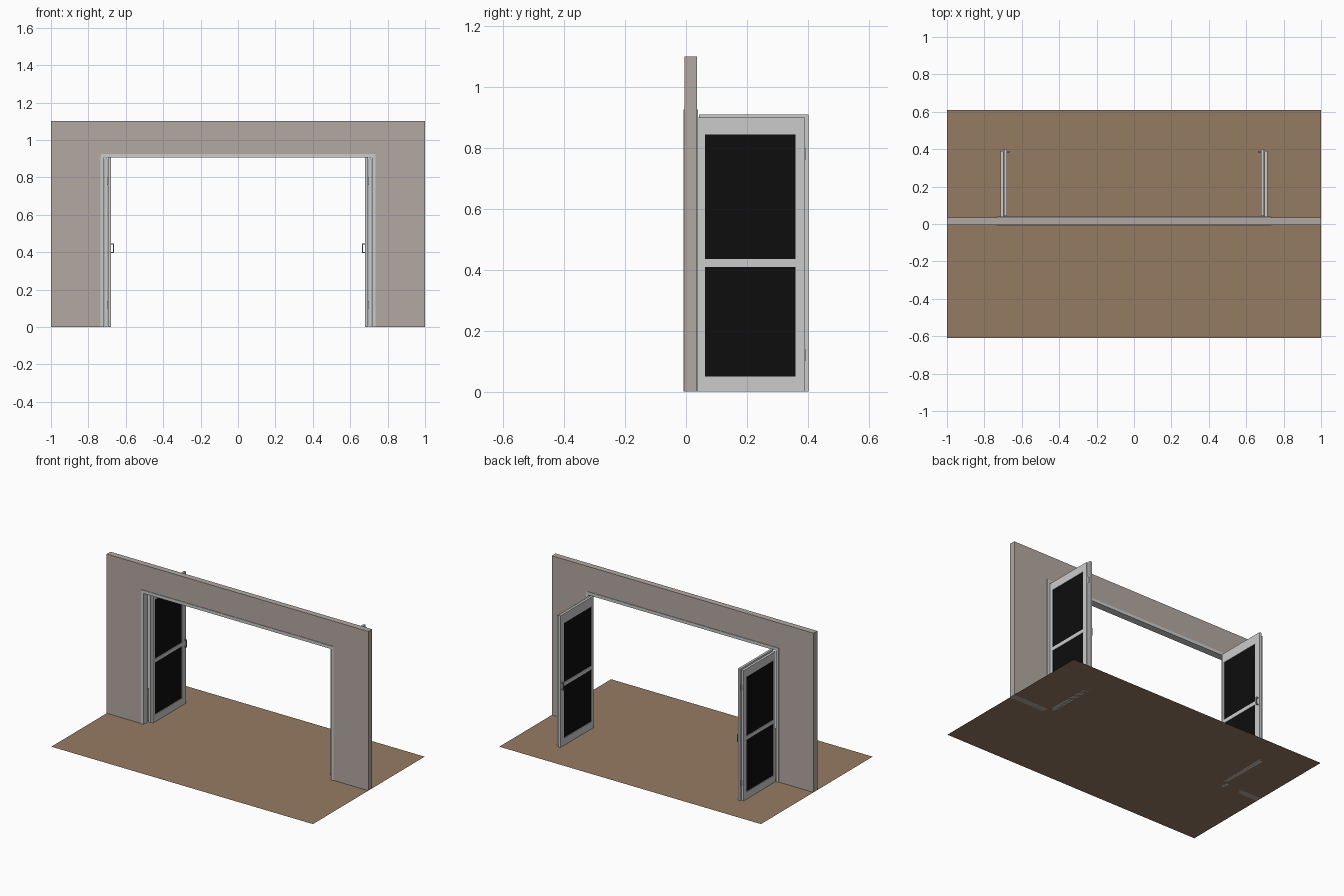
import bpy, bmesh

if "Cube" in bpy.data.objects:
    bpy.data.objects.remove(bpy.data.objects["Cube"])

def mat(name, c):
    m = bpy.data.materials.new(name)
    m.diffuse_color = (*c, 1)
    m.use_nodes = True
    m.node_tree.nodes["Principled BSDF"].inputs["Base Color"].default_value = m.diffuse_color
    return m

WALL = mat("wall_plaster", (0.45, 0.395, 0.36))
FLOOR = mat("floor_wood", (0.30, 0.198, 0.122))
FRAME = mat("light_grey_metal", (0.60, 0.60, 0.60))
GLASS = mat("black_glass", (0.004, 0.004, 0.004))
HANDLE = mat("handle_grey", (0.30, 0.30, 0.30))

def boxes(name, items, material):
    """One object from boxes given as (x0, x1, y0, y1, z0, z1)."""
    bm = bmesh.new()
    for x0, x1, y0, y1, z0, z1 in items:
        r = bmesh.ops.create_cube(bm, size=1)
        for v in r["verts"]:
            v.co = (x0 + (v.co.x + .5) * (x1 - x0),
                    y0 + (v.co.y + .5) * (y1 - y0),
                    z0 + (v.co.z + .5) * (z1 - z0))
    return finish(name, bm, material)

def finish(name, bm, material):
    me = bpy.data.meshes.new(name)
    bm.to_mesh(me)
    bm.free()
    me.materials.append(material)
    ob = bpy.data.objects.new(name, me)
    bpy.context.collection.objects.link(ob)
    return ob

def portal(name, w_out, w_in, z_out, z_in, y0, y1, material):
    """Upside-down U profile extruded along y."""
    bm = bmesh.new()
    pts = [(-w_out, 0), (-w_in, 0), (-w_in, z_in), (w_in, z_in),
           (w_in, 0), (w_out, 0), (w_out, z_out), (-w_out, z_out)]
    f = bm.faces.new([bm.verts.new((x, y0, z)) for x, z in pts])
    r = bmesh.ops.extrude_face_region(bm, geom=[f])
    for v in r["geom"]:
        if isinstance(v, bmesh.types.BMVert):
            v.co.y = y1
    bmesh.ops.recalc_face_normals(bm, faces=bm.faces)
    return finish(name, bm, material)

# floor
bm = bmesh.new()
bm.faces.new([bm.verts.new(p) for p in
              ((-1, -.61, 0), (1, -.61, 0), (1, .61, 0), (-1, .61, 0))])
finish("floor", bm, FLOOR)

# wall and door frame lining the opening
portal("wall", 1.0, 0.733, 1.10, 0.924, -0.005, 0.036, WALL)
portal("door_frame", 0.735, 0.716, 0.926, 0.905, -0.009, 0.04, FRAME)

def panel(name, s, xa, xb, y0, y1, top):
    """Glazed leaf; s is the side, xa < xb its distance from the centre."""
    x0, x1 = sorted((s * xa, s * xb))
    g0, g1, zs = 0.062, 0.360, (0.05, 0.41, 0.435, 0.845)
    boxes(name + "_frame", [
        (x0, x1, y0, g0, 0, top), (x0, x1, g1, y1, 0, top),
        (x0, x1, g0, g1, 0, zs[0]), (x0, x1, g0, g1, zs[1], zs[2]),
        (x0, x1, g0, g1, zs[3], top)], FRAME)
    boxes(name + "_glass", [
        (x0 + .004, x1 - .004, g0, g1, zs[0], zs[1]),
        (x0 + .004, x1 - .004, g0, g1, zs[2], zs[3])], GLASS)

# folded pairs of leaves on each side
for s, side in ((-1, "left"), (1, "right")):
    panel(side + "_outer_leaf", s, 0.698, 0.714, 0.040, 0.390, 0.900)
    panel(side + "_inner_leaf", s, 0.679, 0.695, 0.042, 0.402, 0.910)
    # handle: grip on two short posts
    x = lambda a, b: tuple(sorted((s * a, s * b)))
    boxes(side + "_handle", [
        (*x(.663, .667), .383, .391, .395, .447),
        (*x(.667, .680), .383, .391, .395, .401),
        (*x(.667, .680), .383, .391, .441, .447)], HANDLE)
    # hinges between the leaves
    boxes(side + "_hinges", [
        (*x(.694, .700), .380, .392, z, z + .04) for z in (.1, .76)], FRAME)
